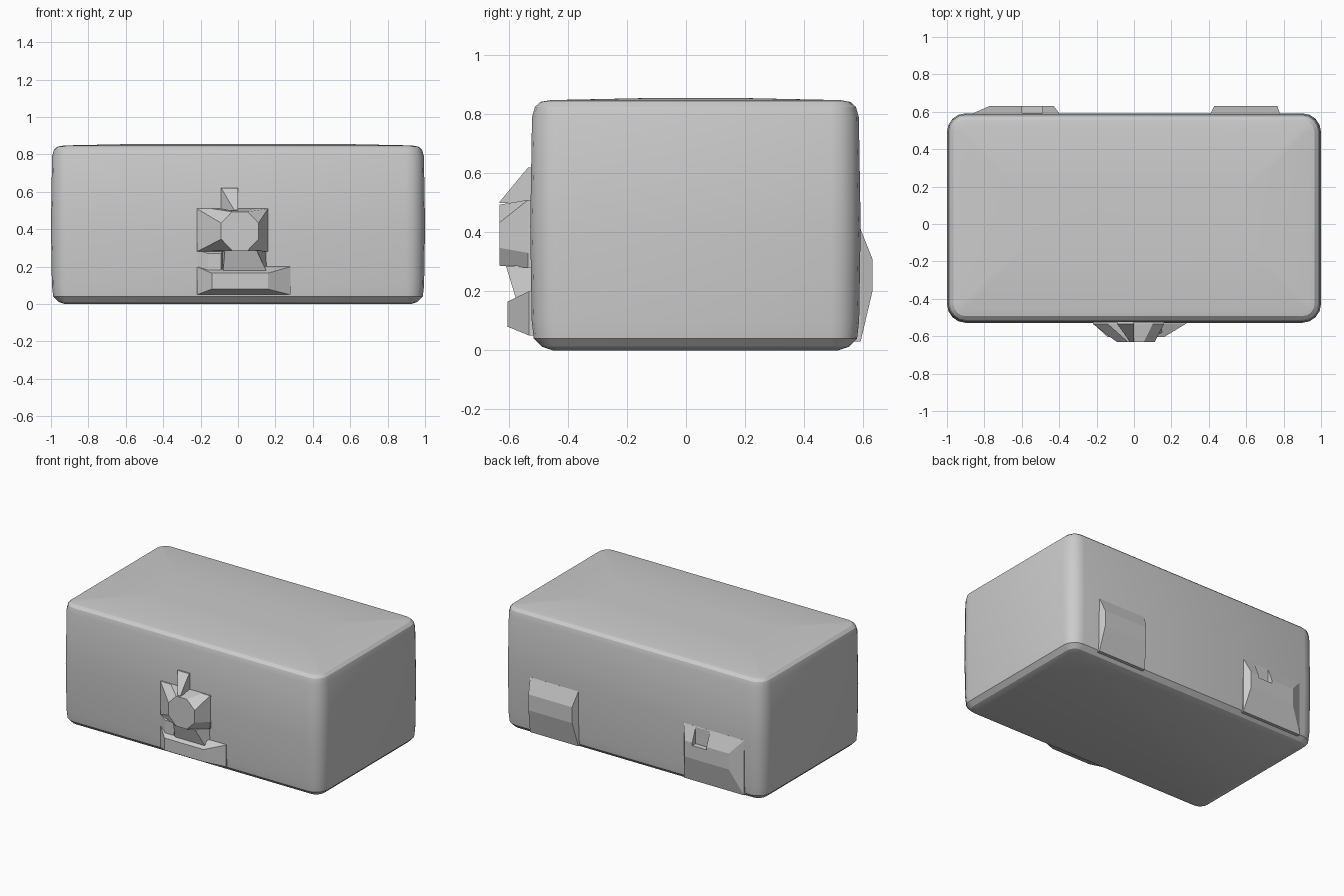
import bpy, bmesh, math

if "Cube" in bpy.data.objects:
    bpy.data.objects.remove(bpy.data.objects["Cube"])


def loft(name, rings, smooth=False):
    """Skin equal-length point rings and cap both ends."""
    bm = bmesh.new()
    loops = [[bm.verts.new(p) for p in r] for r in rings]
    n = len(loops[0])
    for a, b in zip(loops, loops[1:]):
        for i in range(n):
            j = (i + 1) % n
            bm.faces.new((a[i], a[j], b[j], b[i]))
    bm.faces.new(loops[0])
    bm.faces.new(loops[-1])
    bmesh.ops.recalc_face_normals(bm, faces=bm.faces)
    me = bpy.data.meshes.new(name)
    bm.to_mesh(me)
    bm.free()
    ob = bpy.data.objects.new(name, me)
    bpy.context.collection.objects.link(ob)
    if smooth:
        bpy.ops.object.select_all(action='DESELECT')
        ob.select_set(True)
        bpy.context.view_layer.objects.active = ob
        bpy.ops.object.shade_smooth_by_angle(angle=math.radians(25))
    return ob


def rounded_ring(z, inset, radius=0.1, seg=4):
    hx, hy, cy = 1.0 - inset, 0.56 - inset, 0.032
    r = max(radius - inset, 0.03)
    pts = []
    for k, (sx, sy) in enumerate([(1, 1), (-1, 1), (-1, -1), (1, -1)]):
        for s in range(seg + 1):
            a = math.pi / 2 * (k + s / seg)
            pts.append((sx * (hx - r) + r * math.cos(a),
                        cy + sy * (hy - r) + r * math.sin(a), z))
    return pts


def rect(x0, x1, z0, z1, y):
    return [(x0, y, z0), (x1, y, z0), (x1, y, z1), (x0, y, z1)]


# chest body: rounded box with softly crowned sides and top
loft("case_body", [rounded_ring(z, i) for z, i in [
    (0.0, 0.075), (0.012, 0.04), (0.04, 0.012), (0.1, 0.005), (0.42, 0.0),
    (0.79, 0.006), (0.825, 0.016), (0.842, 0.035), (0.848, 0.07),
    (0.855, 0.4)]], smooth=True)

# front latch: boss flaring from a square base to an octagonal face
yb, yf = -0.51, -0.632
base = [(0.16, .33), (0.16, .51), (0.10, .51), (-0.14, .51),
        (-0.22, .51), (-0.22, .28), (-0.10, .28), (0.16, .28)]
oct_ = [(0.01 + 0.108 * math.cos(math.radians(a)),
         0.39 + 0.112 * math.sin(math.radians(a)))
        for a in (-22.5, 22.5, 67.5, 112.5, 157.5, 202.5, 247.5, 292.5)]
loft("latch_boss", [[(x, yb, z) for x, z in base],
                    [(x, -0.535, z) for x, z in base],
                    [(x, yf, z) for x, z in oct_]])

# tongue under the boss
loft("latch_tongue", [rect(-0.09, 0.16, 0.15, 0.29, yb),
                      [(-0.08, -0.575, 0.17), (0.155, -0.575, 0.17),
                       (0.10, -0.61, 0.285), (-0.07, -0.61, 0.285)]])

# lower catch
loft("latch_catch", [rect(-0.22, 0.28, 0.05, 0.20, yb),
                     rect(-0.22, 0.28, 0.05, 0.20, -0.532),
                     rect(-0.14, 0.16, 0.08, 0.165, -0.605)])
loft("latch_upright", [rect(-0.22, -0.08, 0.15, 0.29, yb),
                       rect(-0.22, -0.08, 0.15, 0.29, -0.532),
                       rect(-0.16, -0.09, 0.16, 0.27, -0.57)])

# pointed fin above the boss
loft("latch_fin", [rect(-0.09, 0.0, 0.49, 0.62, yb),
                   rect(-0.09, 0.0, 0.50, 0.62, -0.535),
                   rect(-0.02, 0.0, 0.50, 0.503, yf)])

# rear hinges
for name, o0, o1, i0, i1 in [("right_hinge", 0.41, 0.78, 0.43, 0.765),
                             ("left_hinge", -0.86, -0.40, -0.77, -0.43)]:
    hinge = loft(name, [rect(o0, o1, 0.03, 0.41, 0.57),
                        rect(o0, o1, 0.03, 0.41, 0.592),
                        rect(i0, i1, 0.20, 0.31, 0.632)])

# notch in the top of the left hinge
cutter = loft("notch_cutter", [rect(-0.60, -0.49, 0.29, 0.45, 0.594),
                               rect(-0.60, -0.49, 0.29, 0.45, 0.70)])
cutter.hide_render = True
cutter.hide_viewport = True
mod = hinge.modifiers.new("notch", 'BOOLEAN')
mod.operation = 'DIFFERENCE'
mod.object = cutter
